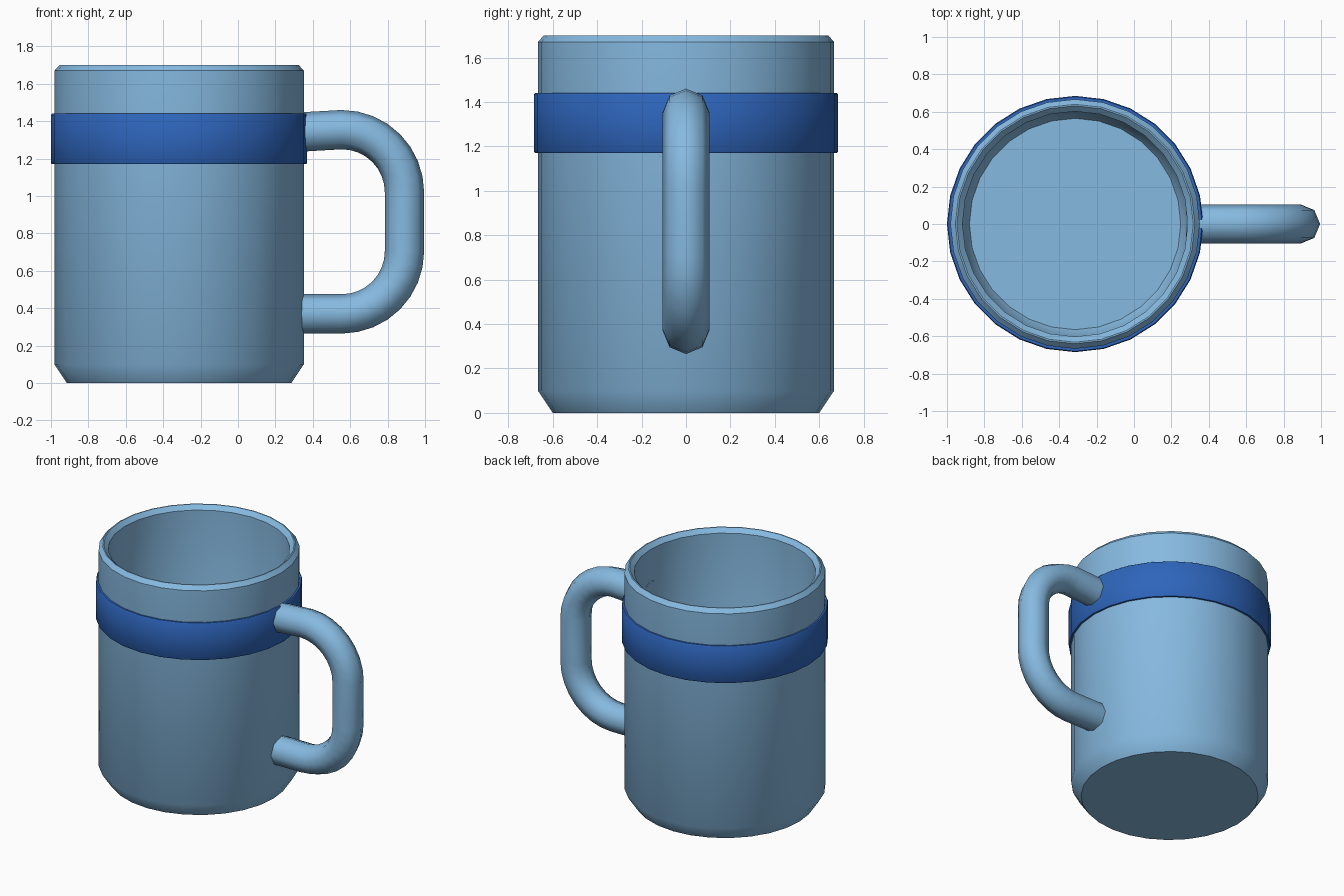
import bpy, bmesh, math
from mathutils import Vector

if "Cube" in bpy.data.objects:
    bpy.data.objects.remove(bpy.data.objects["Cube"])

SIDES = 28
CX = -0.315  # mug axis


def material(name, rgb):
    m = bpy.data.materials.new(name)
    m.diffuse_color = (*rgb, 1)
    m.use_nodes = True
    m.node_tree.nodes["Principled BSDF"].inputs["Base Color"].default_value = m.diffuse_color
    return m


def skin(name, rings, mat, angle, closed=False):
    """Join equal-sized rings of points with quads; cap the ends unless closed."""
    bm = bmesh.new()
    loops = [[bm.verts.new(p) for p in ring] for ring in rings]
    n = len(loops[0])
    pairs = list(zip(loops, loops[1:]))
    if closed:
        pairs.append((loops[-1], loops[0]))
    else:
        bm.faces.new(loops[0])
        bm.faces.new(loops[-1])
    for a, b in pairs:
        for i in range(n):
            j = (i + 1) % n
            bm.faces.new((a[i], a[j], b[j], b[i]))
    bmesh.ops.recalc_face_normals(bm, faces=bm.faces)
    me = bpy.data.meshes.new(name)
    bm.to_mesh(me)
    bm.free()
    me.materials.append(mat)
    ob = bpy.data.objects.new(name, me)
    bpy.context.collection.objects.link(ob)
    bpy.ops.object.select_all(action='DESELECT')
    ob.select_set(True)
    bpy.context.view_layer.objects.active = ob
    bpy.ops.object.shade_smooth_by_angle(angle=math.radians(angle))
    return ob


def lathe(profile):
    """Rings around the mug axis from (radius, height) pairs."""
    return [[(CX + r * math.cos(math.tau * i / SIDES),
              r * math.sin(math.tau * i / SIDES), z) for i in range(SIDES)]
            for r, z in profile]


def tube(path, radius, sides=8):
    """Rings along a path lying in the xz plane."""
    rings = []
    for i, p in enumerate(path):
        t = (path[min(i + 1, len(path) - 1)] - path[max(i - 1, 0)]).normalized()
        side = Vector((0, 1, 0))
        up = t.cross(side)
        rings.append([p + radius * (math.cos(math.tau * k / sides) * up
                                    + math.sin(math.tau * k / sides) * side)
                      for k in range(sides)])
    return rings


def arc(cx, cz, r, a0, a1, steps=8):
    return [Vector((cx + r * math.cos(math.radians(a0 + (a1 - a0) * i / steps)), 0,
                    cz + r * math.sin(math.radians(a0 + (a1 - a0) * i / steps))))
            for i in range(steps + 1)]


light_blue = material("light blue", (0.24, 0.49, 0.75))
dark_blue = material("dark blue", (0.027, 0.13, 0.50))

# Hollow body: chamfered base, bevelled rim, inner wall and floor
skin("mug_body", lathe([(0.60, 0), (0.667, 0.10), (0.667, 1.67), (0.64, 1.70),
                        (0.632, 1.70), (0.602, 1.67), (0.602, 0.16), (0.565, 0.10)]),
     light_blue, 40)

# Raised band near the rim
skin("band", lathe([(0.65, 1.17), (0.68, 1.17), (0.685, 1.177), (0.685, 1.433),
                    (0.68, 1.44), (0.65, 1.44)]), dark_blue, 40, closed=True)

# D-shaped handle, ends just reaching through the wall
path = ([Vector((0.285, 0, 1.338)), Vector((0.38, 0, 1.345))]
        + arc(0.555, 1.02, 0.335, 90, 0)
        + arc(0.555, 0.705, 0.335, 0, -90)
        + [Vector((0.38, 0, 0.37)), Vector((0.30, 0, 0.37))])
skin("handle", tube(path, 0.105), light_blue, 50)
